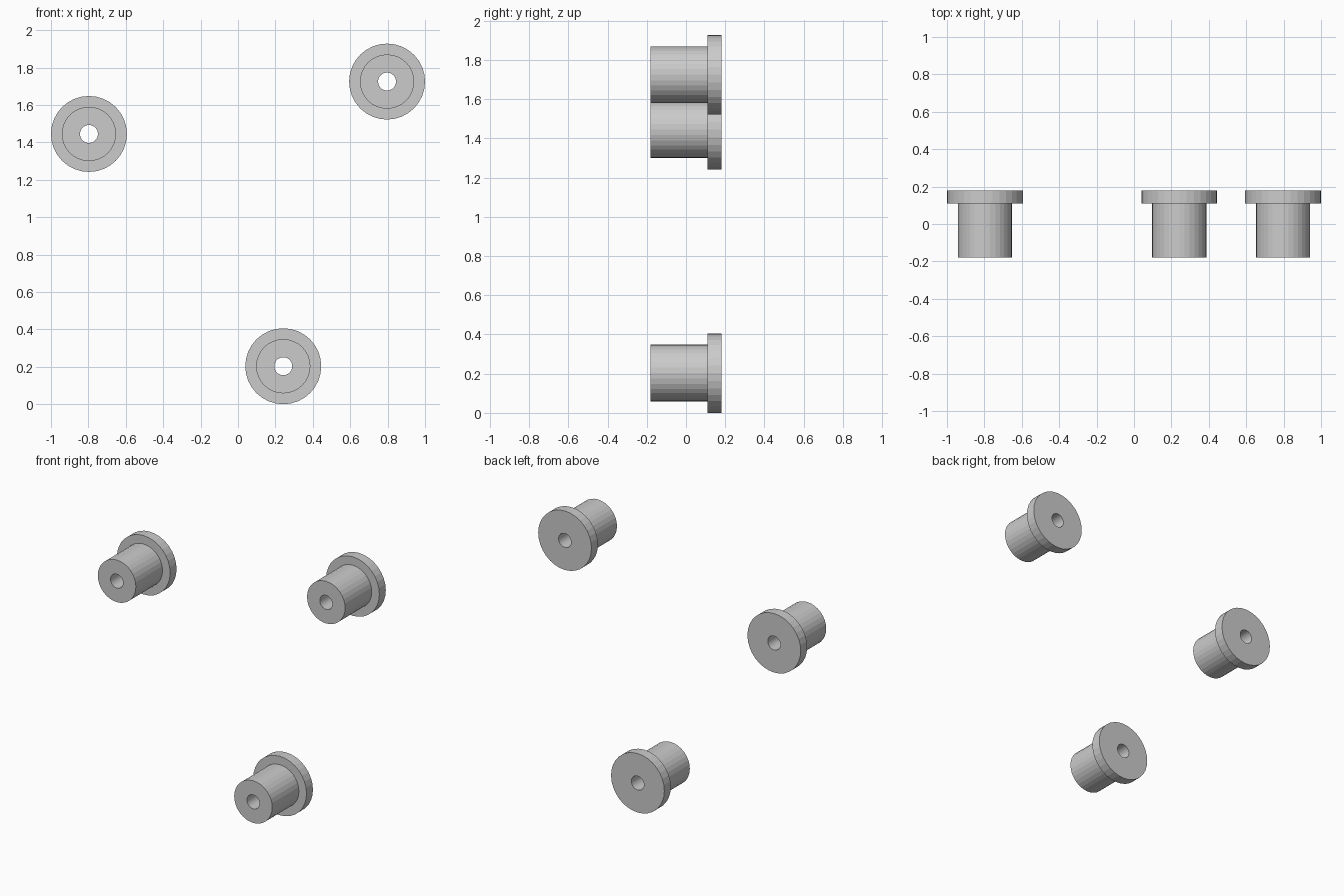
import bpy, bmesh
from math import cos, sin, tau

if "Cube" in bpy.data.objects:
    bpy.data.objects.remove(bpy.data.objects["Cube"])

SIDES = 32
HOLE, BODY, FLANGE = 0.048, 0.145, 0.203
FRONT, STEP, BACK = -0.18, 0.11, 0.18

# closed (radius, y) section of a flanged bushing with a through hole
PROFILE = [(HOLE, FRONT), (BODY, FRONT), (BODY, STEP),
           (FLANGE, STEP), (FLANGE, BACK), (HOLE, BACK)]


def bushing(name, x, z):
    bm = bmesh.new()
    rings = [[bm.verts.new((r * cos(tau * i / SIDES), y, r * sin(tau * i / SIDES)))
              for i in range(SIDES)] for r, y in PROFILE]
    for k, a in enumerate(rings):
        b = rings[(k + 1) % len(rings)]
        for i in range(SIDES):
            j = (i + 1) % SIDES
            bm.faces.new((a[i], a[j], b[j], b[i]))
    bmesh.ops.recalc_face_normals(bm, faces=bm.faces)
    mesh = bpy.data.meshes.new(name)
    bm.to_mesh(mesh)
    bm.free()
    ob = bpy.data.objects.new(name, mesh)
    ob.location = (x, 0, z)
    bpy.context.collection.objects.link(ob)


# three identical bushings
bushing("bushing_left", -0.797, 1.445)
bushing("bushing_right", 0.797, 1.725)
bushing("bushing_bottom", 0.242, 0.203)
